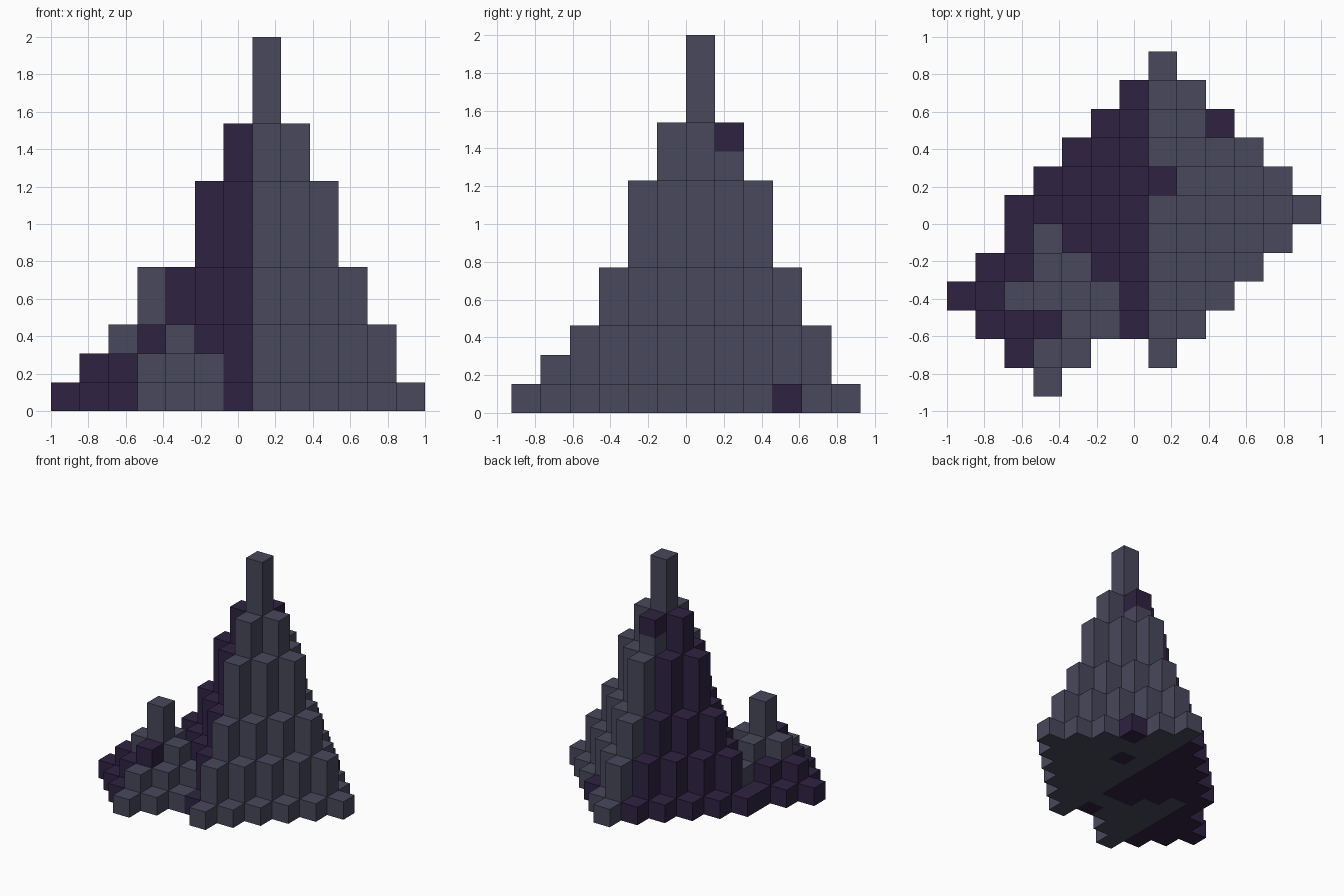
import bpy, bmesh
from mathutils import Vector

if "Cube" in bpy.data.objects:
    bpy.data.objects.remove(bpy.data.objects["Cube"], do_unlink=True)

CELL = 2 / 13
NX, NY = 13, 12


def make_material(name, rgb):
    m = bpy.data.materials.new(name)
    m.use_nodes = True
    m.diffuse_color = (*rgb, 1)
    bsdf = next(n for n in m.node_tree.nodes if n.type == 'BSDF_PRINCIPLED')
    bsdf.inputs["Base Color"].default_value = (*rgb, 1)
    bsdf.inputs["Roughness"].default_value = 0.9
    return m


GREY, PURPLE = 0, 1
materials = [make_material("slate_grey", (0.065, 0.065, 0.107)),
             make_material("dark_purple", (0.028, 0.016, 0.054))]

# Each peak: centre cell, and column height by stepped distance from the centre
PEAKS = {
    "large_peak": ((7, 6), (13, 10, 8, 5, 3, 1)),
    "small_peak": ((3, 3), (5, 3, 2, 1)),
}

# Stray blocks that break the colour split: (column, row, level)
STRAY = {(7, 7, 9): PURPLE, (9, 9, 0): PURPLE, (8, 7, 0): PURPLE,
         (3, 2, 2): PURPLE, (2, 3, 2): GREY, (6, 3, 0): GREY}


def peak_height(name, i, j):
    (ci, cj), steps = PEAKS[name]
    d = abs(i - ci) + abs(j - cj)
    return steps[d] if d < len(steps) else 0


# Every column belongs to the taller peak at that cell
blocks = {}
for i in range(NX):
    for j in range(NY):
        owner = max(PEAKS, key=lambda n: peak_height(n, i, j))
        for k in range(peak_height(owner, i, j)):
            blocks[i, j, k] = owner


def block_colour(pos):
    # The side at and beyond the summit column is grey, the other side purple
    centre = PEAKS[blocks[pos]][0]
    return STRAY.get(pos, GREY if pos[0] >= centre[0] else PURPLE)


def build_peak(name):
    bm = bmesh.new()
    for pos, owner in blocks.items():
        if owner != name:
            continue
        for axis in range(3):
            for sign in (-1, 1):
                step = [0, 0, 0]
                step[axis] = sign
                if tuple(p + s for p, s in zip(pos, step)) in blocks:
                    continue
                # Exposed face of this block
                n = Vector(step)
                u = Vector([float(a == (axis + 1) % 3) for a in range(3)])
                v = n.cross(u)
                mid = Vector(pos) + Vector((0.5, 0.5, 0.5)) + n / 2
                corners = [mid + (u * a + v * b) / 2
                           for a, b in ((-1, -1), (1, -1), (1, 1), (-1, 1))]
                origin = Vector((NX / 2, NY / 2, 0))
                face = bm.faces.new([bm.verts.new((c - origin) * CELL) for c in corners])
                face.material_index = block_colour(pos)
    bmesh.ops.remove_doubles(bm, verts=bm.verts[:], dist=0.001)
    mesh = bpy.data.meshes.new(name)
    bm.to_mesh(mesh)
    bm.free()
    for m in materials:
        mesh.materials.append(m)
    obj = bpy.data.objects.new(name, mesh)
    bpy.context.collection.objects.link(obj)


for peak in PEAKS:
    build_peak(peak)
